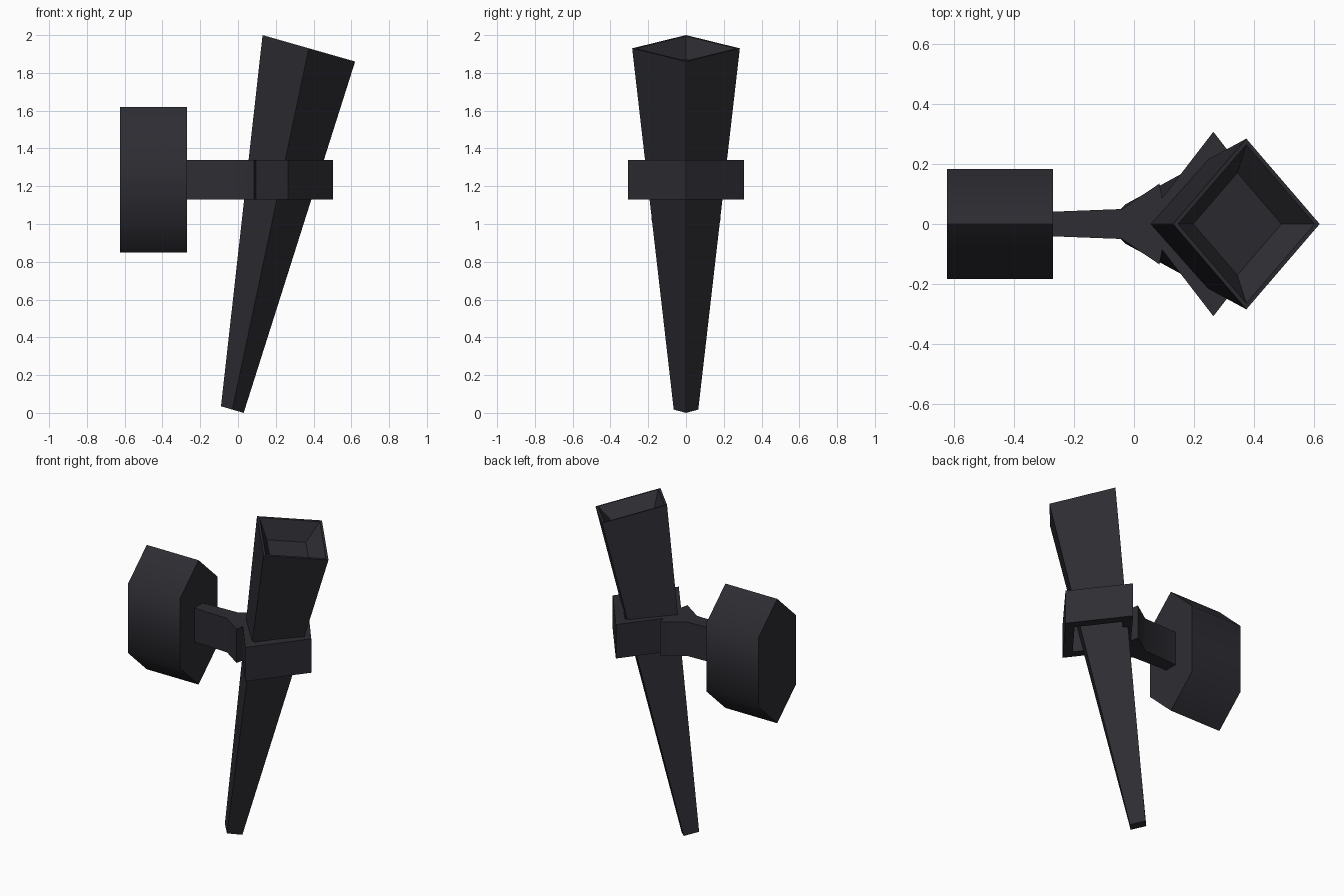
import bpy
import bmesh
from mathutils import Vector

if "Cube" in bpy.data.objects:
    bpy.data.objects.remove(bpy.data.objects["Cube"])

iron = bpy.data.materials.new("dark iron")
iron.diffuse_color = (0.026, 0.026, 0.033, 1)
iron.use_nodes = True
iron.node_tree.nodes["Principled BSDF"].inputs["Base Color"].default_value = iron.diffuse_color


def loft(name, rings, cap_ends=True, closed=False):
    """Skin a list of matching point loops into one object."""
    bm = bmesh.new()
    loops = [[bm.verts.new(p) for p in ring] for ring in rings]
    pairs = list(zip(loops, loops[1:]))
    if closed:
        pairs.append((loops[-1], loops[0]))
    for a, b in pairs:
        n = len(a)
        for i in range(n):
            bm.faces.new((a[i], a[(i + 1) % n], b[(i + 1) % n], b[i]))
    if cap_ends and not closed:
        bm.faces.new(loops[0])
        bm.faces.new(loops[-1])
    bmesh.ops.recalc_face_normals(bm, faces=bm.faces[:])
    mesh = bpy.data.meshes.new(name)
    bm.to_mesh(mesh)
    bm.free()
    mesh.materials.append(iron)
    obj = bpy.data.objects.new(name, mesh)
    bpy.context.collection.objects.link(obj)
    return obj


def smooth(obj, angle):
    bpy.ops.object.select_all(action='DESELECT')
    obj.select_set(True)
    bpy.context.view_layer.objects.active = obj
    bpy.ops.object.shade_smooth_by_angle(angle=angle)


def diamond(left, right, half_y):
    """Four corners of a tilted diamond from its left and right tips (x, z)."""
    l, r = Vector((left[0], 0, left[1])), Vector((right[0], 0, right[1]))
    mid, side = (l + r) / 2, Vector((0, half_y, 0))
    return [l, mid - side, r, mid + side]


def shrink(ring, factor, offset=Vector((0, 0, 0))):
    mid = sum(ring, Vector()) / len(ring)
    return [mid + (p - mid) * factor + offset for p in ring]


# Torch: leaning tapered square shaft with a shallow bowl in its top
foot = diamond((-0.09, 0.035), (0.03, 0.0), 0.065)
head = diamond((0.13, 2.0), (0.62, 1.86), 0.285)
down = Vector((-0.03, 0, -0.10))
torch = loft("torch", [foot, head, shrink(head, 0.93), shrink(head, 0.6, down)])
smooth(torch, 1.0)

# Collar: square ring set cornerwise around the shaft
Z0, Z1 = 1.13, 1.34


def flat_ring(z, cx, rx, ry):
    return [Vector(p) for p in
            ((cx - rx, 0, z), (cx, -ry, z), (cx + rx, 0, z), (cx, ry, z))]


collar = loft("collar", [flat_ring(Z0, 0.265, 0.237, 0.308), flat_ring(Z1, 0.265, 0.237, 0.308),
                         flat_ring(Z1, 0.265, 0.17, 0.22), flat_ring(Z0, 0.265, 0.17, 0.22)],
              closed=True)
smooth(collar, 1.0)

# Arm: flat bar that flares into the collar
half = [(-0.30, 0.04), (-0.04, 0.05), (0.085, 0.135)]
outline = half + [(0.11, 0.0)] + [(x, -y) for x, y in reversed(half)]
arm = loft("arm", [[(x, y, z) for x, y in outline] for z in (Z0, Z1)])
smooth(arm, 1.0)

# Wall mount: tall hexagonal block
hexagon = [(0, 1.62), (0.183, 1.45), (0.183, 1.02), (0, 0.85), (-0.183, 1.02), (-0.183, 1.45)]
mount = loft("wall_mount", [[(x, y, z) for y, z in hexagon] for x in (-0.625, -0.27)])
smooth(mount, 1.2)
